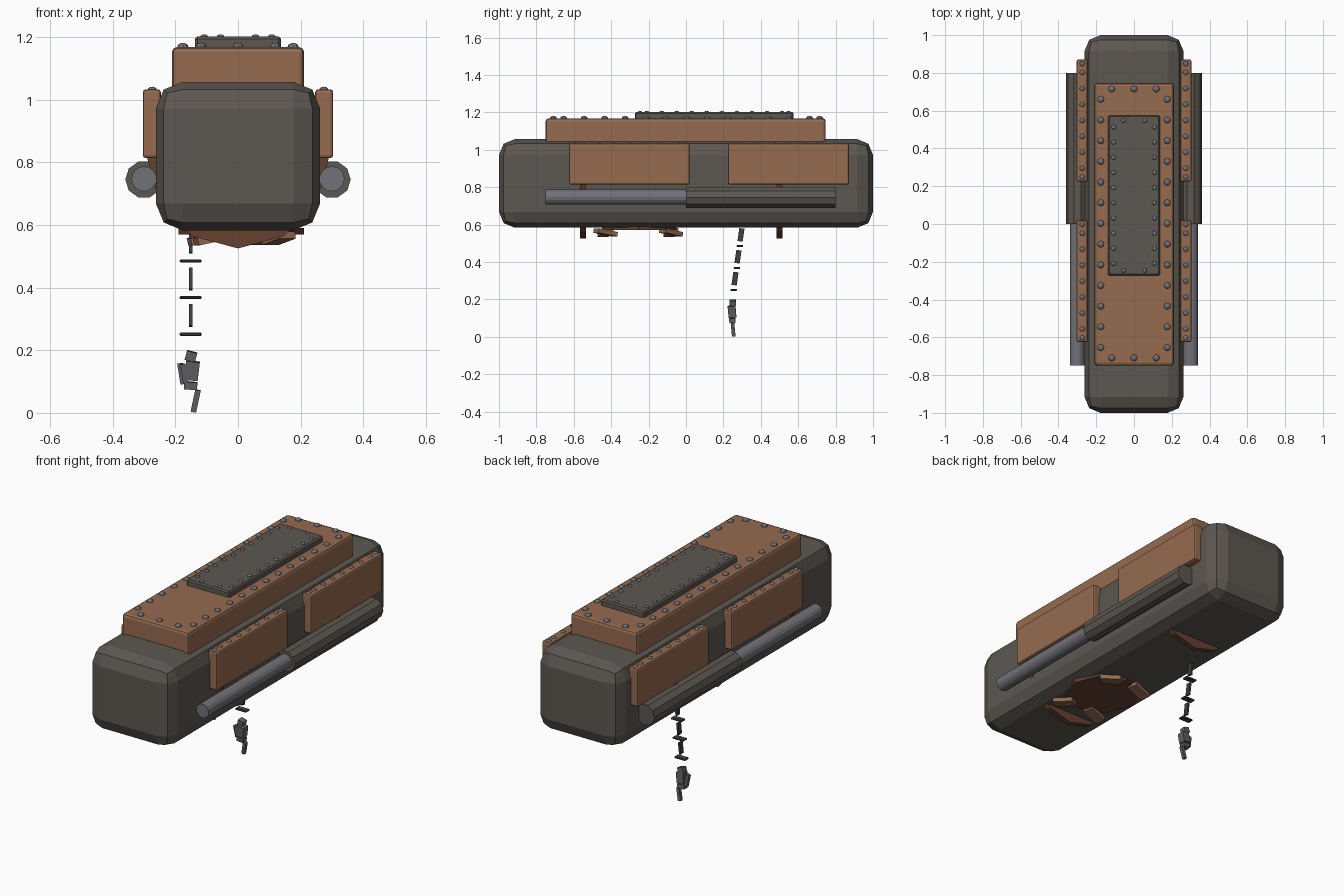
import bpy, bmesh, math
from mathutils import Matrix, Vector

if "Cube" in bpy.data.objects:
    bpy.data.objects.remove(bpy.data.objects["Cube"])


def material(name, rgb):
    m = bpy.data.materials.new(name)
    m.diffuse_color = (*rgb, 1)
    m.use_nodes = True
    m.node_tree.nodes["Principled BSDF"].inputs["Base Color"].default_value = m.diffuse_color
    return m


HULL = material("dark warm grey", (0.107, 0.095, 0.082))
RUST = material("rusty brown", (0.30, 0.147, 0.08))
DARK_RUST = material("dark rust", (0.13, 0.052, 0.03))
STEEL = material("steel grey", (0.165, 0.168, 0.188))
CHAIN = material("chain grey", (0.05, 0.05, 0.053))
FIGURE = material("figure grey", (0.115, 0.116, 0.125))


def finish(name, bm, mat):
    bmesh.ops.recalc_face_normals(bm, faces=bm.faces)
    me = bpy.data.meshes.new(name)
    bm.to_mesh(me)
    bm.free()
    me.materials.append(mat)
    ob = bpy.data.objects.new(name, me)
    bpy.context.collection.objects.link(ob)
    return ob


def box(name, centre, size, mat, bevel=0, segments=1, rot=(0, 0, 0)):
    bm = bmesh.new()
    bmesh.ops.create_cube(bm, size=1)
    bmesh.ops.scale(bm, vec=size, verts=bm.verts)
    if bevel:
        bmesh.ops.bevel(bm, geom=bm.edges[:], offset=bevel, segments=segments,
                        profile=0.5, affect='EDGES')
    ob = finish(name, bm, mat)
    ob.location = centre
    ob.rotation_euler = [math.radians(a) for a in rot]
    return ob


def span(name, x, y, z, mat, bevel=0, segments=1):
    lo, hi = Vector((x[0], y[0], z[0])), Vector((x[1], y[1], z[1]))
    return box(name, (lo + hi) / 2, hi - lo, mat, bevel, segments)


def rod_y(name, x, z, y0, y1, r, sides, mat, phase=0):
    """Cylinder lying along y."""
    bm = bmesh.new()
    bmesh.ops.create_cone(bm, cap_ends=True, segments=sides, radius1=r,
                          radius2=r, depth=y1 - y0)
    # put a corner on the x axis, then lay the rod down
    first = max(bm.verts, key=lambda v: v.co.x)
    turn = -math.atan2(first.co.y, first.co.x) + phase
    bmesh.ops.rotate(bm, verts=bm.verts, matrix=Matrix.Rotation(turn, 3, 'Z'))
    bmesh.ops.rotate(bm, verts=bm.verts, matrix=Matrix.Rotation(math.pi / 2, 3, 'X'))
    ob = finish(name, bm, mat)
    ob.location = (x, (y0 + y1) / 2, z)
    return ob


def rivets(name, points, r, mat=STEEL):
    bm = bmesh.new()
    for p in points:
        bmesh.ops.create_uvsphere(
            bm, u_segments=8, v_segments=6, radius=r,
            matrix=Matrix.Translation(p) @ Matrix.Diagonal((1, 1, 0.75, 1)))
    return finish(name, bm, mat)


# Hull
span("hull", (-0.262, 0.262), (-1, 1), (0.583, 1.057), HULL, 0.085, 2)

# Roof plates with their rivets
span("roof_plate", (-0.211, 0.211), (-0.75, 0.747), (1.02, 1.168), RUST, 0.016, 2)
span("upper_plate", (-0.137, 0.137), (-0.273, 0.575), (1.15, 1.201), HULL, 0.007)
pts = [(s * 0.176, 0.66 - 0.1095 * i, 1.168) for s in (-1, 1) for i in range(13)]
pts += [(x, y, 1.168) for x in (-0.118, 0, 0.118) for y in (0.715, -0.709)]
rivets("roof_rivets", pts, 0.018)
pts = [(s * 0.108, 0.513 - 0.0803 * i, 1.199) for s in (-1, 1) for i in range(10)]
pts += [(s * 0.056, y, 1.199) for s in (-1, 1) for y in (0.548, -0.246)]
rivets("upper_plate_rivets", pts, 0.013)

# Side panels, rivets and pipes, mirrored
for s, side in ((-1, "left"), (1, "right")):
    pts = []
    for y0, y1, end in ((-0.625, 0.02, "front"), (0.225, 0.872, "rear")):
        span(f"{side}_{end}_panel", sorted((s * 0.246, s * 0.304)), (y0, y1),
             (0.813, 1.033), RUST, 0.01, 2)
        ym = (y0 + y1) / 2
        offsets = [0.0845 * i for i in range(-3, 4)] + [-0.3, 0.3]
        pts += [(s * 0.274, ym + d, 1.03) for d in offsets]
    rivets(f"{side}_panel_rivets", pts, 0.015)
    rod_y(f"{side}_exhaust_drum", s * 0.3, 0.745, 0, 0.8, 0.06, 10, HULL)
    rod_y(f"{side}_exhaust_pipe", s * 0.3, 0.747, -0.75, 0.01, 0.04, 16, STEEL)

# Frame hoops around the hull
for y, end in ((-0.55, "front"), (0.5, "rear")):
    rod_y(f"{end}_hoop", 0, 0.815, y - 0.016, y + 0.016, 0.29, 12, DARK_RUST)

# Belly hatch with its open flaps
bm = bmesh.new()
bmesh.ops.create_cone(bm, cap_ends=True, segments=8, radius1=0.2, radius2=0.2,
                      depth=0.02)
hatch = finish("belly_hatch", bm, DARK_RUST)
hatch.location = (0.01, -0.25, 0.58)
for i, (x, y, a, tilt) in enumerate(((0.13, -0.43, 118, 10), (-0.08, -0.43, 15, -12),
                                     (0.09, -0.08, 128, 10), (-0.1, -0.08, 12, -12))):
    box(f"hatch_flap_{i + 1}", (x, y, 0.558), (0.115, 0.06, 0.024), RUST,
        rot=(0, tilt, a))

# Hanging chain
for i in range(3):
    z, y = 0.545 - 0.117 * i, 0.294 - 0.016 * i
    box(f"chain_upright_link_{i + 1}", (-0.151, y, z), (0.011, 0.028, 0.07), CHAIN,
        rot=(-8, 0, 0))
    box(f"chain_flat_link_{i + 1}", (-0.151, y - 0.006, z - 0.06),
        (0.07, 0.036, 0.01), CHAIN, 0.003)

# Small figure on the chain
for name, x, y, z, size, tilt in (
        ("head", -0.15, 0.25, 0.181, (0.034, 0.034, 0.03), 15),
        ("torso", -0.147, 0.246, 0.135, (0.044, 0.042, 0.06), 7),
        ("arm", -0.18, 0.245, 0.125, (0.018, 0.02, 0.066), -9),
        ("inner_arm", -0.172, 0.238, 0.127, (0.016, 0.02, 0.06), -9),
        ("hips", -0.151, 0.248, 0.087, (0.042, 0.034, 0.024), 5),
        ("leg", -0.135, 0.252, 0.038, (0.018, 0.019, 0.072), 12)):
    box(f"figure_{name}", (x, y, z), size, FIGURE, rot=(5, tilt, 0))
